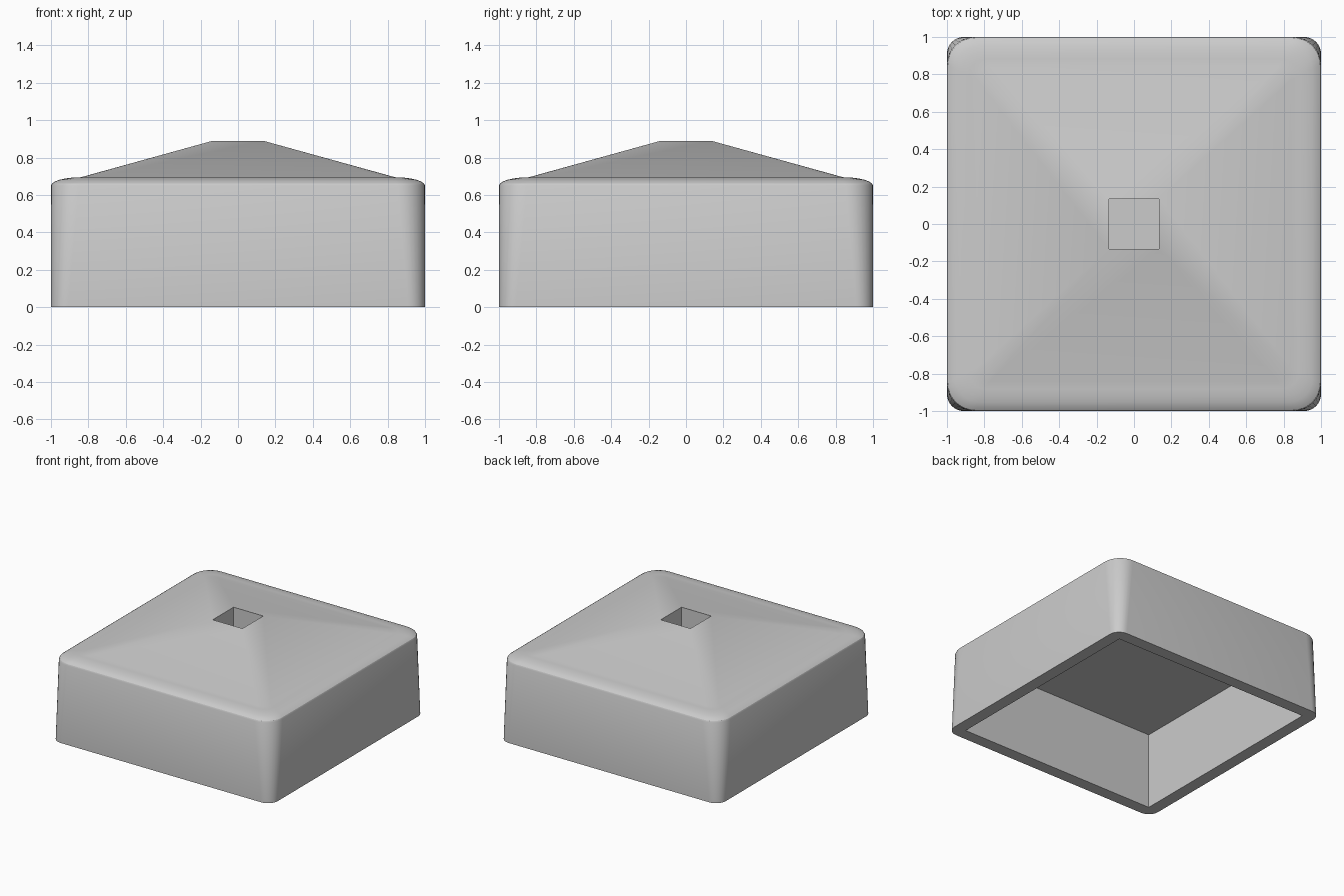
import bpy, bmesh, math

if "Cube" in bpy.data.objects:
    bpy.data.objects.remove(bpy.data.objects["Cube"])

SEG = 8  # segments per rounded corner


def ring(bm, half, radius, z):
    """Square loop with rounded corners; radius 0 collapses to a sharp square."""
    verts = []
    c = half - radius
    for k, (sx, sy) in enumerate([(1, 1), (-1, 1), (-1, -1), (1, -1)]):
        for i in range(SEG + 1):
            a = math.radians(90 * (k + i / SEG))
            verts.append(bm.verts.new((sx * c + radius * math.cos(a),
                                       sy * c + radius * math.sin(a), z)))
    return verts


# Underside cavity, rim and walls (corner radius grows with height)
loops = [(0.90, 0, 0.63), (0.90, 0, 0), (1.0, 0.09, 0), (1.0, 0.15, 0.65)]
# Rounded shoulder
for i in range(1, 7):
    t = math.radians(15 * i)
    inset = 0.16 * (1 - math.cos(t))
    loops.append((1 - inset, 0.15 - 0.5 * inset, 0.65 + 0.045 * math.sin(t)))
# Sloped roof up to the square opening, then the blind socket
loops += [(0.135, 0, 0.89), (0.135, 0, 0.72)]

bm = bmesh.new()
rings = [ring(bm, *l) for l in loops]
n = len(rings[0])
for a, b in zip(rings, rings[1:]):
    for i in range(n):
        j = (i + 1) % n
        bm.faces.new((a[i], a[j], b[j], b[i]))
bm.faces.new(rings[0][::-1])   # cavity ceiling
bm.faces.new(rings[-1])        # socket floor
bmesh.ops.remove_doubles(bm, verts=bm.verts, dist=1e-5)
bmesh.ops.recalc_face_normals(bm, faces=bm.faces)

mesh = bpy.data.meshes.new("post_cap")
bm.to_mesh(mesh)
bm.free()
cap = bpy.data.objects.new("post_cap", mesh)
bpy.context.collection.objects.link(cap)

grey = bpy.data.materials.new("plain grey")
grey.diffuse_color = (0.6, 0.6, 0.6, 1)
grey.use_nodes = True
grey.node_tree.nodes["Principled BSDF"].inputs["Base Color"].default_value = grey.diffuse_color
mesh.materials.append(grey)

bpy.context.view_layer.objects.active = cap
cap.select_set(True)
bpy.ops.object.shade_smooth_by_angle(angle=math.radians(30))
